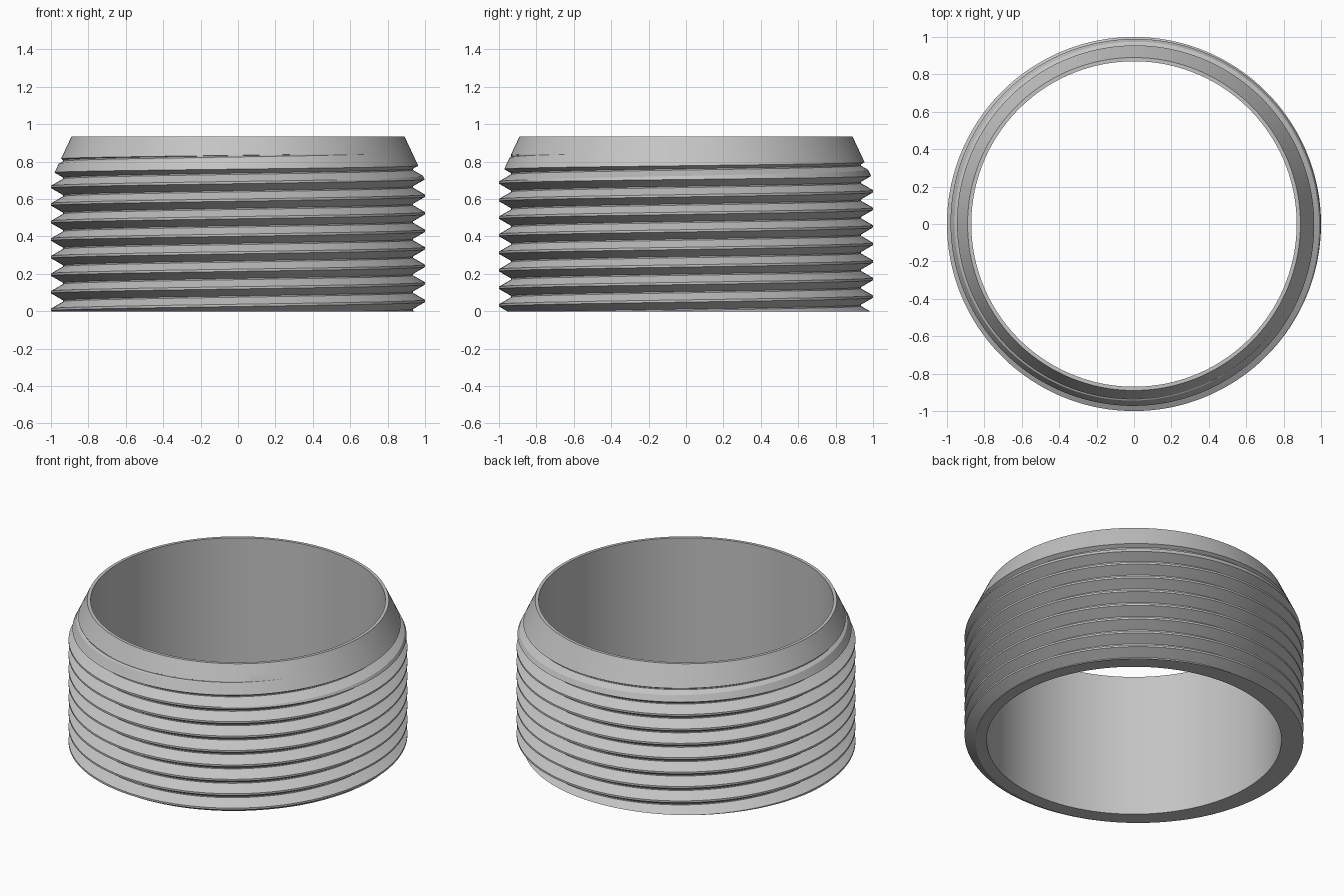
import bpy, bmesh, math
from mathutils import Vector

if "Cube" in bpy.data.objects:
    bpy.data.objects.remove(bpy.data.objects["Cube"])

SEGMENTS = 180
HEIGHT, BORE, TOP_RADIUS = 0.935, 0.87, 0.89
CREST, ROOT, PITCH = 1.0, 0.935, 0.0938
CREST_FLAT, FLANK = 0.012, 0.0375
FIRST_CREST = 0.055
TAPER = 0.47                       # radius lost per unit of height on the chamfer


def cone(z):
    return TOP_RADIUS + (HEIGHT - z) * TAPER


def above(p):
    return p[0] - cone(p[1])


def clip(p, q):
    """Move p onto the chamfer, sliding along the segment towards q."""
    a, b = above(p), above(q)
    if a <= 0:
        return p
    if b >= 0:
        return (cone(p[1]), p[1])
    t = a / (a - b)
    return (p[0] + (q[0] - p[0]) * t, p[1] + (q[1] - p[1]) * t)


def tooth(z):
    """Profile of one thread tooth with its crest at height z."""
    half = CREST_FLAT / 2
    a, d = (ROOT, z - half - FLANK), (ROOT, z + half + FLANK)
    b, c = (CREST, z - half), (CREST, z + half)
    if above(c) <= 0:
        m = c
    elif above(b) <= 0:
        m = clip(c, b)
    else:
        m = clip(b, a)
    return [clip(a, a), clip(b, a), m, clip(c, d), clip(d, d)]


bm = bmesh.new()

# Helical thread skin, trimmed by the chamfer cone
columns = []
for i in range(SEGMENTS):
    turn = i / SEGMENTS
    ang = math.tau * turn
    profile = []
    for k in range(-2, 12):
        profile += tooth(FIRST_CREST + (k + turn) * PITCH)
    columns.append([bm.verts.new((r * math.cos(ang), r * math.sin(ang), z)) for r, z in profile])

for i, col in enumerate(columns):
    last = i == SEGMENTS - 1
    nxt = columns[0][5:] if last else columns[i + 1]
    for j in range(len(nxt) - 1):
        bm.faces.new((col[j], nxt[j], nxt[j + 1], col[j + 1]))
bmesh.ops.remove_doubles(bm, verts=bm.verts[:], dist=1e-5)

# Flat ends, closed inwards to the bore
for z, direction in ((0, -1), (HEIGHT, 1)):
    bmesh.ops.bisect_plane(bm, geom=bm.verts[:] + bm.edges[:] + bm.faces[:], dist=1e-5,
                           plane_co=(0, 0, z), plane_no=(0, 0, direction), clear_outer=True)
for z in (0, HEIGHT):
    rim = [e for e in bm.edges if e.is_boundary and all(abs(v.co.z - z) < 1e-4 for v in e.verts)]
    ring = bmesh.ops.extrude_edge_only(bm, edges=rim)["geom"]
    for v in ring:
        if isinstance(v, bmesh.types.BMVert):
            flat = Vector((v.co.x, v.co.y, 0)).normalized() * BORE
            v.co = (flat.x, flat.y, z)

# Bore wall
walls = []
for i in range(SEGMENTS):
    ang = math.tau * i / SEGMENTS
    x, y = BORE * math.cos(ang), BORE * math.sin(ang)
    walls.append((bm.verts.new((x, y, 0)), bm.verts.new((x, y, HEIGHT))))
for i, (low, high) in enumerate(walls):
    low2, high2 = walls[(i + 1) % SEGMENTS]
    bm.faces.new((low2, low, high, high2))

bmesh.ops.remove_doubles(bm, verts=bm.verts[:], dist=1e-5)
bmesh.ops.recalc_face_normals(bm, faces=bm.faces[:])

mesh = bpy.data.meshes.new("threaded_ring")
bm.to_mesh(mesh)
bm.free()
obj = bpy.data.objects.new("threaded_ring", mesh)
bpy.context.collection.objects.link(obj)

# Plain grey finish
mat = bpy.data.materials.new("grey")
mat.use_nodes = True
colour = (0.55, 0.55, 0.55, 1)
mat.diffuse_color = colour
mat.node_tree.nodes["Principled BSDF"].inputs["Base Color"].default_value = colour
mesh.materials.append(mat)

bpy.context.view_layer.objects.active = obj
obj.select_set(True)
bpy.ops.object.shade_smooth_by_angle(angle=math.radians(12))
